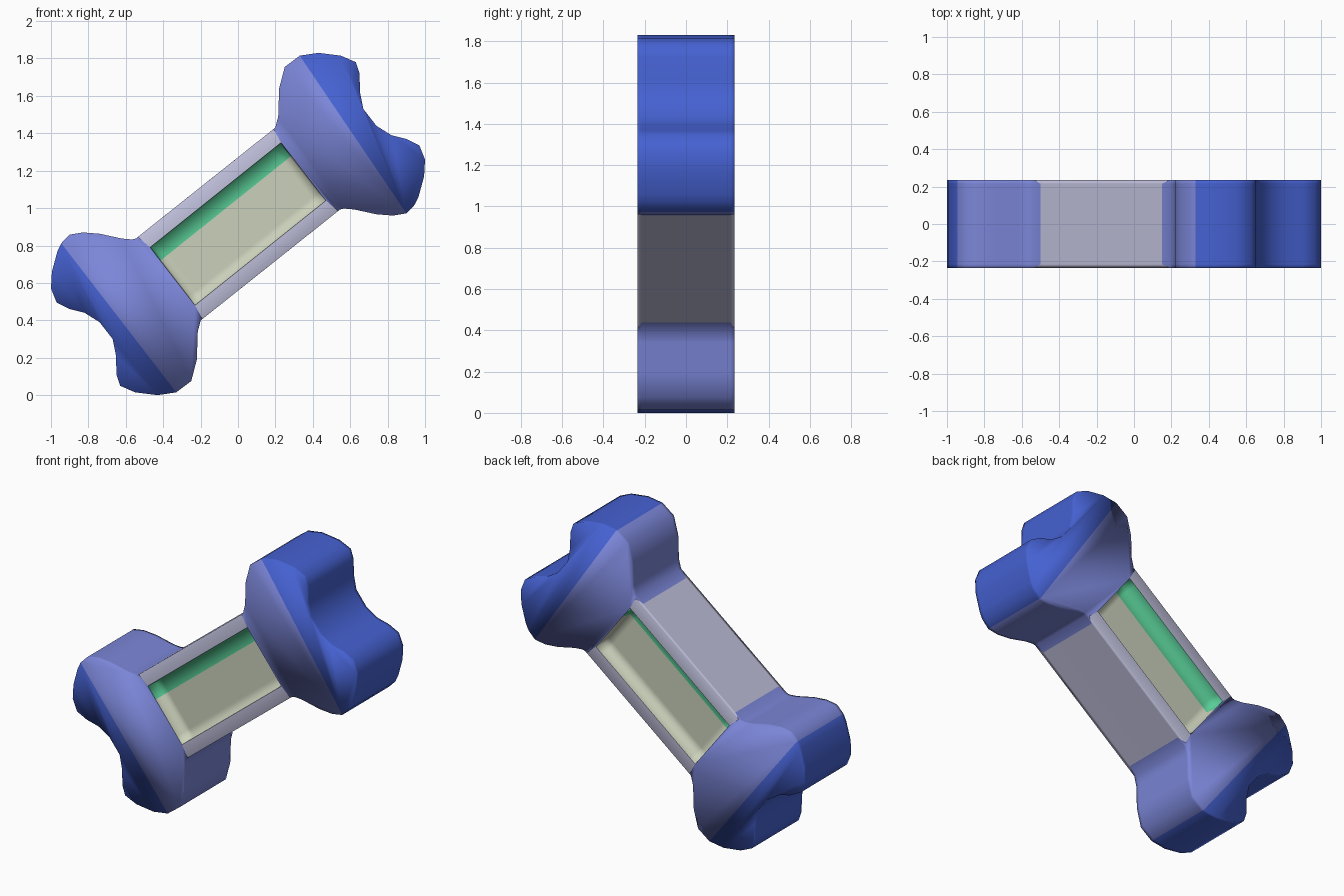
import bpy, bmesh
from mathutils import Vector

if "Cube" in bpy.data.objects:
    bpy.data.objects.remove(bpy.data.objects["Cube"])

ZC = 0.915      # centre height, the bone repeats under a half turn about it
HY = 0.236      # half thickness
LY = 0.215      # support loop on the side walls, keeps their shading flat
DEPTH = 0.07    # depth of the panel recess


def material(name, rgb):
    m = bpy.data.materials.new(name)
    m.diffuse_color = (*rgb, 1)
    m.use_nodes = True
    m.node_tree.nodes["Principled BSDF"].inputs["Base Color"].default_value = m.diffuse_color
    return m


DARK = material("deep blue", (0.06, 0.12, 0.64))
LIGHT = material("periwinkle", (0.20, 0.24, 0.69))
GREY = material("pale lavender", (0.52, 0.52, 0.71))
CREAM = material("pale cream", (0.60, 0.64, 0.50))
GREEN = material("mint green", (0.10, 0.61, 0.31))


class Part:
    """Collects smooth faces that share vertices, each facing a given direction."""
    def __init__(self, name, mats):
        self.name, self.mats, self.bm, self.v = name, mats, bmesh.new(), {}

    def vert(self, p):
        key = tuple(round(c, 4) for c in p)
        if key not in self.v:
            self.v[key] = self.bm.verts.new(key)
        return self.v[key]

    def face(self, pts, mat, facing=None):
        f = self.bm.faces.new([self.vert(p) for p in pts])
        f.material_index, f.smooth = mat, True
        f.normal_update()
        if facing and f.normal.dot(Vector(facing)) < 0:
            f.normal_flip()

    def done(self):
        me = bpy.data.meshes.new(self.name)
        self.bm.to_mesh(me)
        self.bm.free()
        for m in self.mats:
            me.materials.append(m)
        bpy.context.collection.objects.link(bpy.data.objects.new(self.name, me))


def turn(p, flip):
    return (-p[0], 2 * ZC - p[1]) if flip else p


def at(pts, y):
    return [(x, y, z) for x, z in pts]


def wall(part, rim_a, rim_b, in_a, in_b, mat):
    """Side wall from front rim to back rim through the two support loops."""
    rows = [(rim_a, rim_b, -HY), (in_a, in_b, -LY), (in_a, in_b, LY), (rim_a, rim_b, HY)]
    for (a, b, y), (c, d, w) in zip(rows, rows[1:]):
        part.face(at([a, b], y) + at([d, c], w), mat)


# outline of the upper right knob, clockwise from the front (x, z)
A_RIM, A_IN = (0.19, 1.423), (0.15, 1.391)
B_RIM, B_IN = (0.535, 0.984), (0.50, 0.956)
body = [(0.20, 1.431), (0.215, 1.49), (0.22, 1.64), (0.25, 1.755), (0.33, 1.815),
        (0.43, 1.83), (0.55, 1.815), (0.63, 1.78), (0.65, 1.72), (0.652, 1.62),
        (0.67, 1.53), (0.74, 1.44), (0.82, 1.39), (0.90, 1.37), (0.97, 1.335),
        (1.0, 1.26), (0.995, 1.17), (0.965, 1.06), (0.945, 1.018), (0.90, 0.972),
        (0.83, 0.96), (0.74, 0.967), (0.62, 0.993), (0.565, 0.998), (0.545, 0.992)]
rim = [A_RIM] + body + [B_RIM]
inner = [A_IN] + body + [B_IN]
P1, P2 = (0.23, 1.35), (0.47, 1.04)        # recess corners on this side
P3, P4 = turn(P1, True), turn(P2, True)

# two knobs: periwinkle root and deep blue tips, split along a slanted seam
for name, flip, s1, s2 in (("upper_knob", False, 5, 20), ("lower_knob", True, 5, 19)):
    part = Part(name, [LIGHT, DARK])
    o = [turn(p, flip) for p in rim]
    n = [turn(p, flip) for p in inner]
    p1, p2 = turn(P1, flip), turn(P2, flip)
    for i in range(len(o) - 1):
        wall(part, o[i], o[i + 1], n[i], n[i + 1], 1 if s1 <= i < s2 else 0)
    for s in (-1, 1):
        y = s * HY
        part.face(at(o[s1:s2 + 1], y), 1, (0, s, 0))
        part.face(at(o[:s1 + 1] + o[s2:] + [p2, p1], y), 0, (0, s, 0))
    part.done()

# shaft rails along both long sides
for name, flip in (("upper_rail", False), ("lower_rail", True)):
    part = Part(name, [GREY])
    a, ai = turn(A_RIM, flip), turn(A_IN, flip)
    b, bi = turn(B_RIM, not flip), turn(B_IN, not flip)
    p, q = turn(P1, flip), turn(P2, not flip)
    wall(part, b, a, bi, ai, 0)
    for s in (-1, 1):
        part.face(at([a, p, q, b], s * HY), 0, (0, s, 0))
    part.done()

# recessed panels, front and back: steep walls, green band along the top edge
U = (0.01, 0.06, 0.94, 0.99)     # along the shaft
V = (0.02, 0.23, 0.85, 0.98)     # across it, from the top edge down


def spot(u, v, y):
    top = Vector(P4).lerp(Vector(P1), u)
    low = Vector(P3).lerp(Vector(P2), u)
    x, z = top.lerp(low, v)
    return (x, y, z)


def snap(t, r):
    return 0.0 if t == r[0] else 1.0 if t == r[-1] else t


for name, s in (("front_panel", -1), ("back_panel", 1)):
    part = Part(name, [CREAM, GREEN])
    lip, floor = s * HY, s * (HY - DEPTH)
    for i in range(3):
        for j in range(3):
            part.face([spot(U[i], V[j], floor), spot(U[i + 1], V[j], floor),
                       spot(U[i + 1], V[j + 1], floor), spot(U[i], V[j + 1], floor)],
                      1 if j == 0 else 0, (0, s, 0))
    for k in range(3):
        sides = [((U[k], V[e]), (U[k + 1], V[e])) for e in (0, 3)]
        sides += [((U[e], V[k]), (U[e], V[k + 1])) for e in (0, 3)]
        for n, (a, b) in enumerate(sides):
            hi = [spot(snap(u, U), snap(v, V), lip) for u, v in (b, a)]
            green = n == 0 or (n > 1 and k == 0)
            part.face([spot(*a, floor), spot(*b, floor)] + hi, int(green), (0, s, 0))
    part.done()
